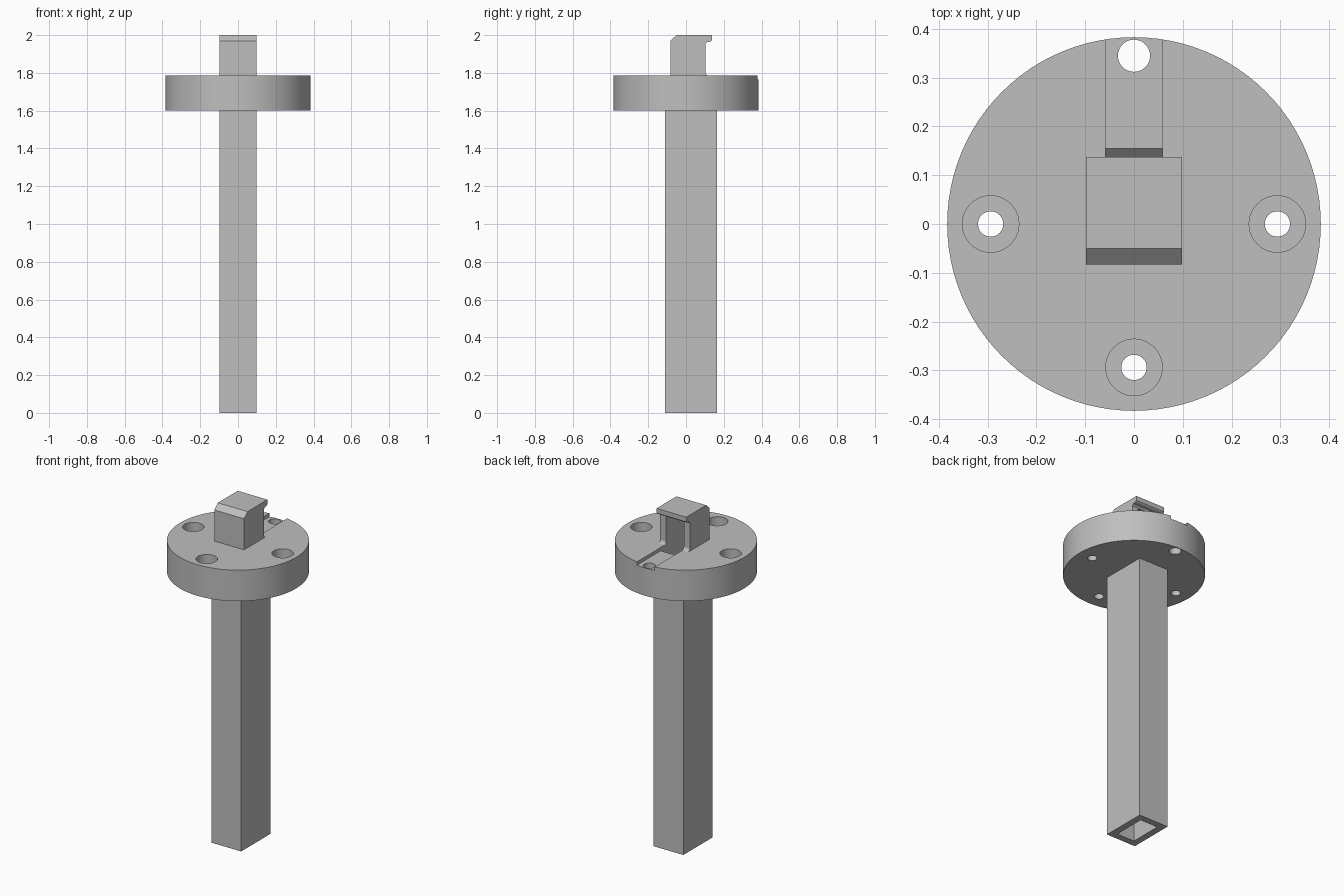
import bpy
import bmesh
import math
from mathutils import Vector

default = bpy.data.objects.get("Cube")
if default:
    bpy.data.objects.remove(default, do_unlink=True)

grey = bpy.data.materials.new("light_grey")
grey.use_nodes = True
colour = (0.52, 0.52, 0.52, 1)
grey.diffuse_color = colour
grey.node_tree.nodes["Principled BSDF"].inputs["Base Color"].default_value = colour


def finish(name, bm):
    bmesh.ops.recalc_face_normals(bm, faces=bm.faces)
    mesh = bpy.data.meshes.new(name)
    bm.to_mesh(mesh)
    bm.free()
    mesh.materials.append(grey)
    obj = bpy.data.objects.new(name, mesh)
    bpy.context.collection.objects.link(obj)
    return obj


def side_profile(name, points, half_width):
    """Extrude a (y, z) outline across x."""
    bm = bmesh.new()
    face = bm.faces.new([bm.verts.new((-half_width, y, z)) for y, z in points])
    grown = bmesh.ops.extrude_face_region(bm, geom=[face])["geom"]
    verts = [v for v in grown if isinstance(v, bmesh.types.BMVert)]
    bmesh.ops.translate(bm, vec=Vector((2 * half_width, 0, 0)), verts=verts)
    return finish(name, bm)


def cylinder(name, x, y, radius, low, high, sides):
    bm = bmesh.new()
    bmesh.ops.create_cone(bm, cap_ends=True, segments=sides, radius1=radius,
                          radius2=radius, depth=high - low)
    bmesh.ops.translate(bm, vec=Vector((x, y, (low + high) / 2)), verts=bm.verts)
    return finish(name, bm)


def combine(target, tool, operation):
    """Apply a boolean and discard the tool."""
    tool.hide_render = True
    mod = target.modifiers.new("join", 'BOOLEAN')
    mod.operation = operation
    mod.solver = 'EXACT'
    mod.object = tool
    bpy.context.view_layer.objects.active = target
    bpy.ops.object.modifier_apply(modifier=mod.name)
    bpy.data.objects.remove(tool, do_unlink=True)


BASE, TOP, MID = 1.6, 1.785, 1.7

# Round flange with the square stem below and the hooked head above
body = cylinder("flanged_post", 0, 0, 0.383, BASE, TOP, 96)
stem = side_profile("stem", [(-0.11, 0), (0.165, 0), (0.165, MID), (-0.11, MID)], 0.098)
head = side_profile("head", [
    (-0.083, 1.69), (0.116, 1.69), (0.116, TOP), (0.108, 1.79), (0.103, 1.80),
    (0.103, 1.953), (0.112, 1.963), (0.13, 1.966), (0.137, 1.972), (0.137, 2),
    (-0.05, 2), (-0.083, 1.97)], 0.098)
combine(body, stem, 'UNION')
combine(body, head, 'UNION')

# Hollow duct up the stem, opening backwards into a shallow groove
duct = side_profile("duct_cutter", [
    (-0.07, -0.1), (0.125, -0.1), (0.125, 1.735), (0.155, 1.765), (0.5, 1.765),
    (0.5, 1.95), (-0.045, 1.95), (-0.06, 1.92), (-0.07, 1.75)], 0.058)
combine(body, duct, 'DIFFERENCE')

# Three counterbored screw holes and one plain hole in the groove
for angle in (180, 270, 360):
    x = 0.294 * math.cos(math.radians(angle))
    y = 0.294 * math.sin(math.radians(angle))
    combine(body, cylinder("bore", x, y, 0.026, 1.5, 1.9, 32), 'DIFFERENCE')
    combine(body, cylinder("counterbore", x, y, 0.058, MID, 1.9, 40), 'DIFFERENCE')
combine(body, cylinder("groove_hole", 0, 0.345, 0.033, 1.5, 1.9, 32), 'DIFFERENCE')

# Smooth round walls, keep edges crisp
bpy.ops.object.select_all(action='DESELECT')
body.select_set(True)
bpy.context.view_layer.objects.active = body
bpy.ops.object.shade_smooth_by_angle(angle=math.radians(25))
